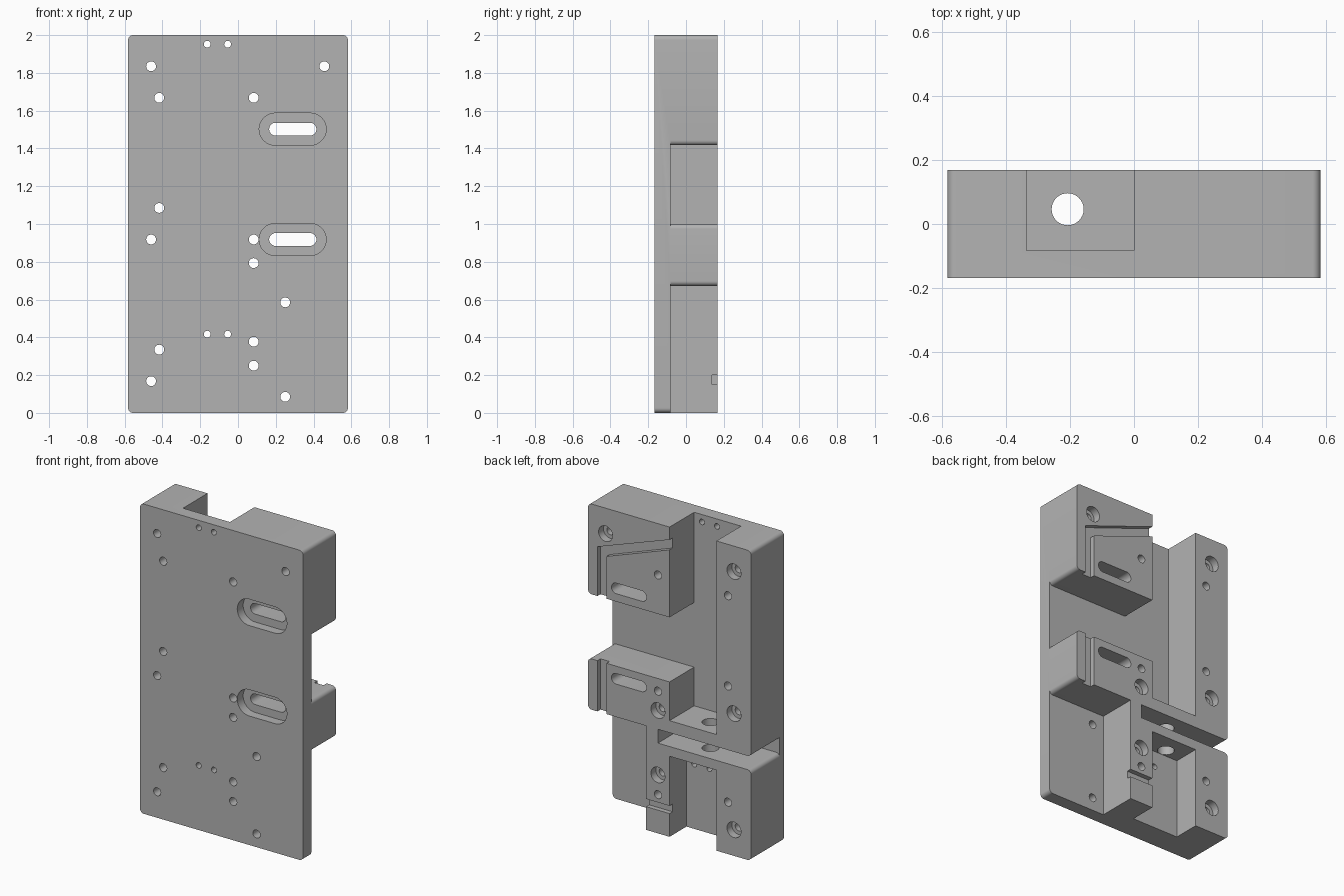
import bpy, bmesh, math

old = bpy.data.objects.get("Cube")
if old:
    bpy.data.objects.remove(old, do_unlink=True)

BACK, FRONT, FLOOR, HALF, R = 0.168, -0.168, -0.083, 0.582, 0.026
OUT = 0.3  # beyond the back face


def prism(name, pts, y0, y1):
    """Extrude an x-z outline along y."""
    bm = bmesh.new()
    face = bm.faces.new([bm.verts.new((x, y0, z)) for x, z in pts])
    ext = bmesh.ops.extrude_face_region(bm, geom=[face])
    for v in ext["geom"]:
        if isinstance(v, bmesh.types.BMVert):
            v.co.y = y1
    bmesh.ops.recalc_face_normals(bm, faces=bm.faces)
    me = bpy.data.meshes.new(name)
    bm.to_mesh(me)
    bm.free()
    ob = bpy.data.objects.new(name, me)
    bpy.context.collection.objects.link(ob)
    return ob


def arc(cx, cz, r, a0, a1, n=8):
    return [(cx + r * math.cos(math.radians(a0 + (a1 - a0) * i / n)),
             cz + r * math.sin(math.radians(a0 + (a1 - a0) * i / n))) for i in range(n + 1)]


def box(x0, x1, z0, z1):
    return [(x0, z0), (x1, z0), (x1, z1), (x0, z1)]


def oblong(x0, x1, z, r):
    return arc(x1 - r, z, r, -90, 90, 16) + arc(x0 + r, z, r, 90, 270, 16)


def circle(x, z, r):
    return arc(x, z, r, 0, 360, 28)[:-1]


def side_notch(x_in, z0, z1, side):
    """Notch open on one side, its mouth rounded outward."""
    e = HALF - R
    pts = [(side * x_in, z0)] + [(side * x, z) for x, z in arc(e, z0 - R, R, 90, 0)]
    pts += [(side * 0.7, z0 - R), (side * 0.7, z1 + R)]
    pts += [(side * x, z) for x, z in arc(e, z1 + R, R, 0, -90)]
    return pts + [(side * x_in, z1)]


# Solid block with rounded corners
outline = []
for cx, cz, a in ((1, 2 - R, 0), (-1, 2 - R, 90), (-1, R, 180), (1, R, 270)):
    outline += arc(cx * (HALF - R), cz, R, a, a + 90)
body = prism("mounting_block", outline, FRONT, BACK)


def cut(cutter):
    mod = body.modifiers.new("cut", "BOOLEAN")
    mod.operation, mod.solver, mod.object = "DIFFERENCE", "EXACT", cutter
    cutter.hide_render = True
    bpy.context.view_layer.objects.active = body
    bpy.ops.object.modifier_apply(modifier=mod.name)
    bpy.data.objects.remove(cutter, do_unlink=True)


def cut_outline(pts, y0, y1=OUT):
    cut(prism("cutter", pts, y0, y1))


# Pockets in the back
cut_outline(box(-0.335, 0, 0.75, 2.2), FLOOR)
cut_outline(side_notch(-0.1, 1.0, 1.417, 1), FLOOR)
cut_outline(side_notch(0.167, -0.2, 0.672, 1), FLOOR)
cut_outline(box(-0.335, 0, -0.2, 0.52), -0.005)
cut_outline(side_notch(-0.083, 0.583, 0.672, -1), -0.125)

# Shallow grooves on the back faces
GROOVE = 0.137
cut_outline([(0.515, 1.3), (0.515, 1.735), (-0.02, 1.925), (-0.02, 1.86),
             (0.45, 1.69), (0.45, 1.3)], GROOVE)
cut_outline(box(0.45, 0.515, 0.6, 1.1), GROOVE)
cut_outline(box(-0.05, 0.2, 0.15, 0.2), GROOVE)

# Elongated slots, recessed from the front
for z in (0.918, 1.502):
    cut_outline(oblong(0.165, 0.415, z, 0.034), -0.4)
    cut_outline(oblong(0.112, 0.467, z, 0.085), -0.4, FRONT + 0.06)

# Screw holes with a recess at the back
for x, z in ((-0.46, 1.835), (-0.46, 0.918), (-0.46, 0.168),
             (0.457, 1.835), (0.083, 0.793), (0.083, 0.377)):
    cut_outline(circle(x, z, 0.026), -0.4)
    cut_outline(circle(x, z, 0.05), BACK - 0.05)

# Plain through holes
for x, z in ((-0.417, 1.668), (-0.417, 1.085), (-0.417, 0.335), (0.083, 1.668),
             (0.083, 0.918), (0.083, 0.25), (0.25, 0.585), (0.25, 0.085)):
    cut_outline(circle(x, z, 0.026), -0.4)
for x in (-0.163, -0.055):
    for z in (0.417, 1.952):
        cut_outline(circle(x, z, 0.018), -0.4)

# Vertical bore through the cross bars
bpy.ops.mesh.primitive_cylinder_add(vertices=32, radius=0.05, depth=0.5,
                                    location=(-0.207, 0.046, 0.64))
cut(bpy.context.object)

# Grey metal
mat = bpy.data.materials.new("grey_metal")
mat.use_nodes = True
grey = (0.45, 0.45, 0.45, 1)
mat.diffuse_color = grey
mat.node_tree.nodes["Principled BSDF"].inputs["Base Color"].default_value = grey
body.data.materials.clear()
body.data.materials.append(mat)
for p in body.data.polygons:
    p.material_index = 0

bpy.ops.object.select_all(action="DESELECT")
body.select_set(True)
bpy.context.view_layer.objects.active = body
bpy.ops.object.shade_smooth_by_angle(angle=math.radians(30))
